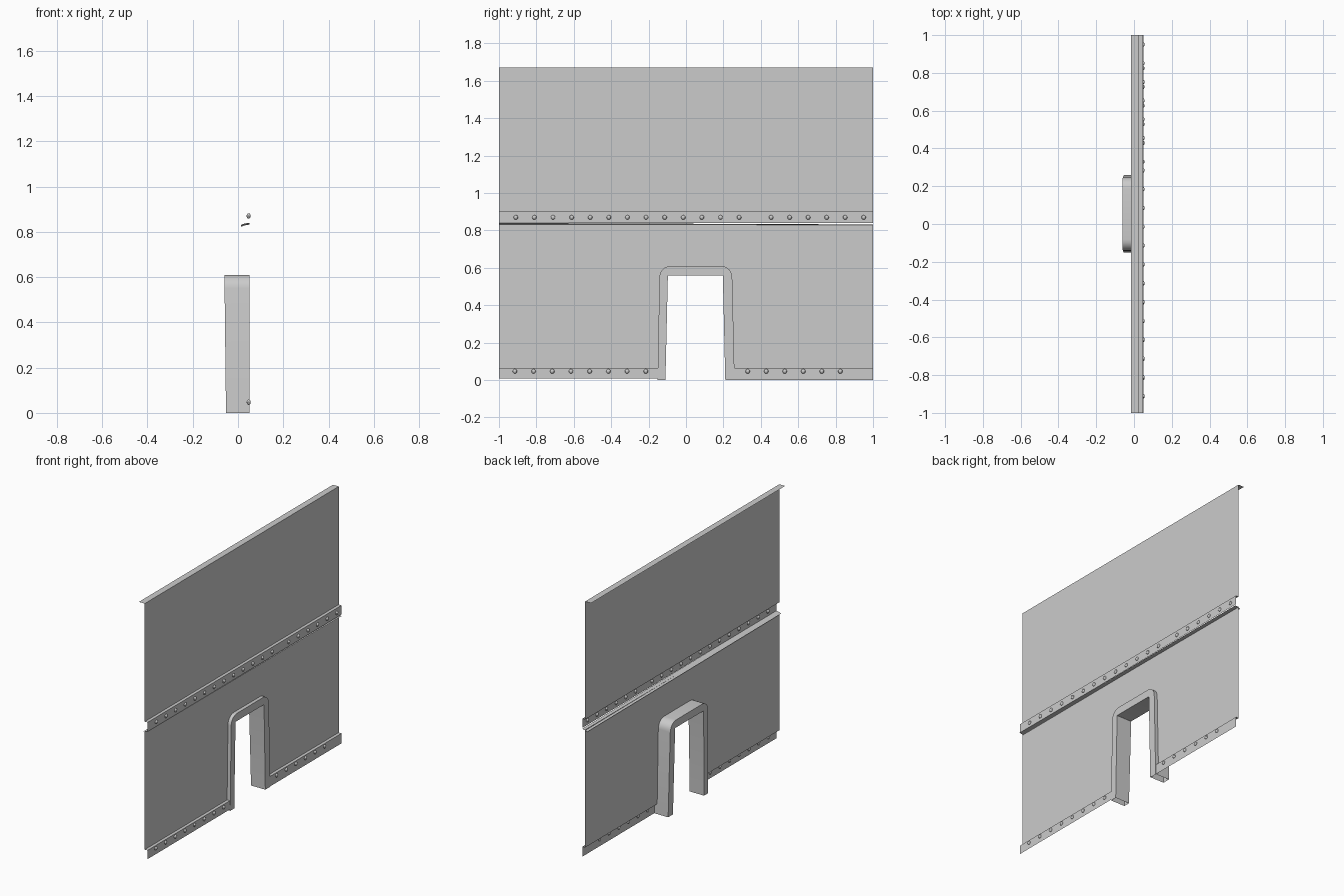
import bpy, bmesh, math
from mathutils import Matrix

if "Cube" in bpy.data.objects:
    bpy.data.objects.remove(bpy.data.objects["Cube"])


def finish(name, bm, smooth=False):
    bmesh.ops.recalc_face_normals(bm, faces=bm.faces)
    me = bpy.data.meshes.new(name)
    bm.to_mesh(me)
    bm.free()
    ob = bpy.data.objects.new(name, me)
    bpy.context.collection.objects.link(ob)
    if smooth:
        bpy.ops.object.select_all(action='DESELECT')
        ob.select_set(True)
        bpy.context.view_layer.objects.active = ob
        bpy.ops.object.shade_smooth_by_angle(angle=math.radians(35))
    return ob


def sheet(name, profile, y0, y1, drop=(0, 0)):
    """Extrude an open x-z profile along y; drop shifts z at each end."""
    bm = bmesh.new()
    rows = [[bm.verts.new((x, y, z + d)) for x, z in profile]
            for y, d in ((y0, drop[0]), (y1, drop[1]))]
    for i in range(len(profile) - 1):
        bm.faces.new((rows[0][i], rows[0][i + 1], rows[1][i + 1], rows[1][i]))
    return finish(name, bm)


def arch(bottom, top, height, radius, n=6):
    """y-z points of a doorway outline with rounded upper corners."""
    pts = [(bottom[0], 0)]
    for cy, start in ((top[0] + radius, math.pi), (top[1] - radius, math.pi / 2)):
        for i in range(n + 1):
            a = start - i / n * math.pi / 2
            pts.append((cy + radius * math.cos(a), height - radius + radius * math.sin(a)))
    return pts + [(bottom[1], 0)]


WALL, FACE = 0.027, 0.047

# upper panel with folded top lip and riveted seam band
sheet("upper_panel", [(-0.015, 1.67), (WALL, 1.67), (WALL, 0.90),
                      (FACE, 0.90), (FACE, 0.84)], -1, 1)

# ledge on top of the lower panel, slightly tilted
sheet("seam_ledge", [(0.050, 0.836), (WALL, 0.832), (0.013, 0.826)], -1, 1, (0.004, -0.004))

# lower panel on both sides of the doorway, with riveted skirting
for name, y0, y1, foot in (("left", -1, -0.125, 0.008), ("right", 0.225, 1, 0.0)):
    sheet(name + "_lower_panel", [(WALL, 0.832), (WALL, 0.065), (FACE, 0.065), (FACE, foot)], y0, y1)
sheet("over_door_panel", [(WALL, 0.832), (WALL, 0.58)], -0.125, 0.225)

# door frame: hollow channel swept around the opening
outer = arch((-0.152, 0.26), (-0.142, 0.247), 0.61, 0.06)
inner = arch((-0.11, 0.21), (-0.097, 0.197), 0.56, 0.004)
bm = bmesh.new()
rails = []
for path, front in ((outer, True), (inner, True), (inner, False), (outer, False)):
    rails.append([bm.verts.new((0.05 if front else -0.053 - 0.007 * z / 0.61, y, z))
                  for y, z in path])
for k in range(4):
    a, b = rails[k], rails[(k + 1) % 4]
    for i in range(len(a) - 1):
        bm.faces.new((a[i], a[i + 1], b[i + 1], b[i]))
finish("door_frame", bm, True)

# round rivets along the seam and the skirting
spots = [(-0.91 + 0.0995 * i, 0.87) for i in range(13)]
spots += [(0.455 + 0.099 * i, 0.87) for i in range(6)]
spots += [(-0.915 + 0.1 * i, 0.047) for i in range(8)]
spots += [(0.33 + 0.099 * i, 0.047) for i in range(6)]
bm = bmesh.new()
for y, z in spots:
    bmesh.ops.create_uvsphere(bm, u_segments=10, v_segments=6, radius=0.012,
                              matrix=Matrix.Translation((FACE, y, z)) @ Matrix.Diagonal((0.8, 1, 1, 1)))
finish("rivets", bm, True)
